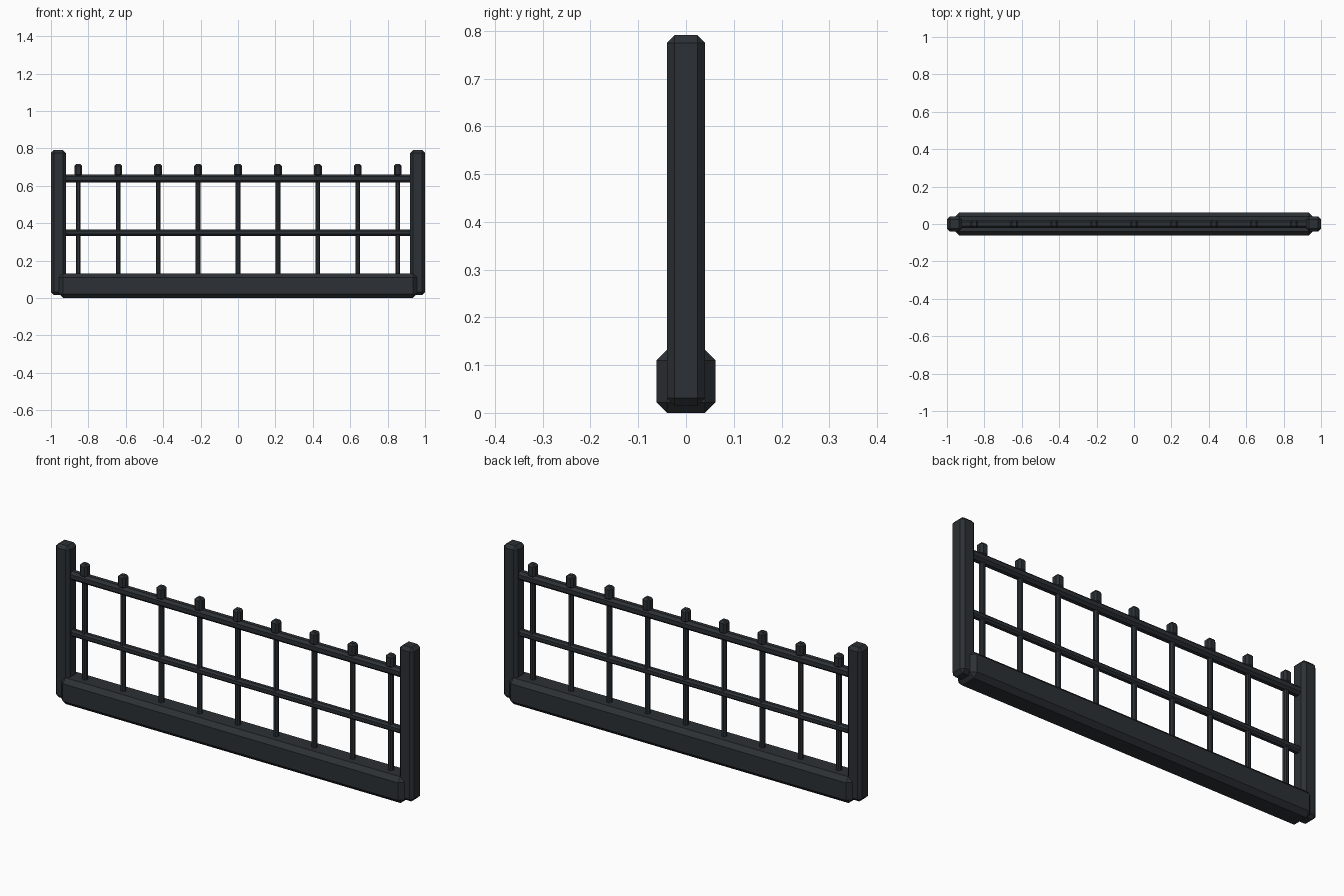
import bpy

if "Cube" in bpy.data.objects:
    bpy.data.objects.remove(bpy.data.objects["Cube"])


def block(name, size, centre, chamfer):
    """Box with a single flat chamfer on every edge."""
    bpy.ops.mesh.primitive_cube_add(size=1, location=centre)
    ob = bpy.context.object
    ob.name = name
    ob.scale = size
    bpy.ops.object.transform_apply(location=False, rotation=False, scale=True)
    mat = bpy.data.materials.get("dark_iron")
    if mat is None:
        mat = bpy.data.materials.new("dark_iron")
        mat.diffuse_color = (0.025, 0.03, 0.035, 1)
        mat.use_nodes = True
        mat.node_tree.nodes["Principled BSDF"].inputs["Base Color"].default_value = mat.diffuse_color
    ob.data.materials.append(mat)
    bev = ob.modifiers.new("chamfer", "BEVEL")
    bev.width = chamfer
    bev.segments = 1
    bev.limit_method = "NONE"
    return ob


# plinth along the ground
block("base_plinth", (1.914, 0.124, 0.132), (0, 0, 0.066), 0.022)

# end posts
for side, s in (("left", -1), ("right", 1)):
    block(f"{side}_post", (0.08, 0.08, 0.776), (s * 0.96, 0, 0.403), 0.016)

# horizontal rails
block("top_rail", (1.88, 0.044, 0.044), (0, 0, 0.639), 0.012)
block("middle_rail", (1.88, 0.034, 0.034), (0, 0, 0.349), 0.009)

# upright bars with small caps
for i in range(9):
    x = (i - 4) * 0.2135
    block(f"bar_{i + 1}", (0.025, 0.025, 0.58), (x, 0, 0.40), 0.007)
    block(f"bar_cap_{i + 1}", (0.042, 0.042, 0.066), (x, 0, 0.683), 0.01)
